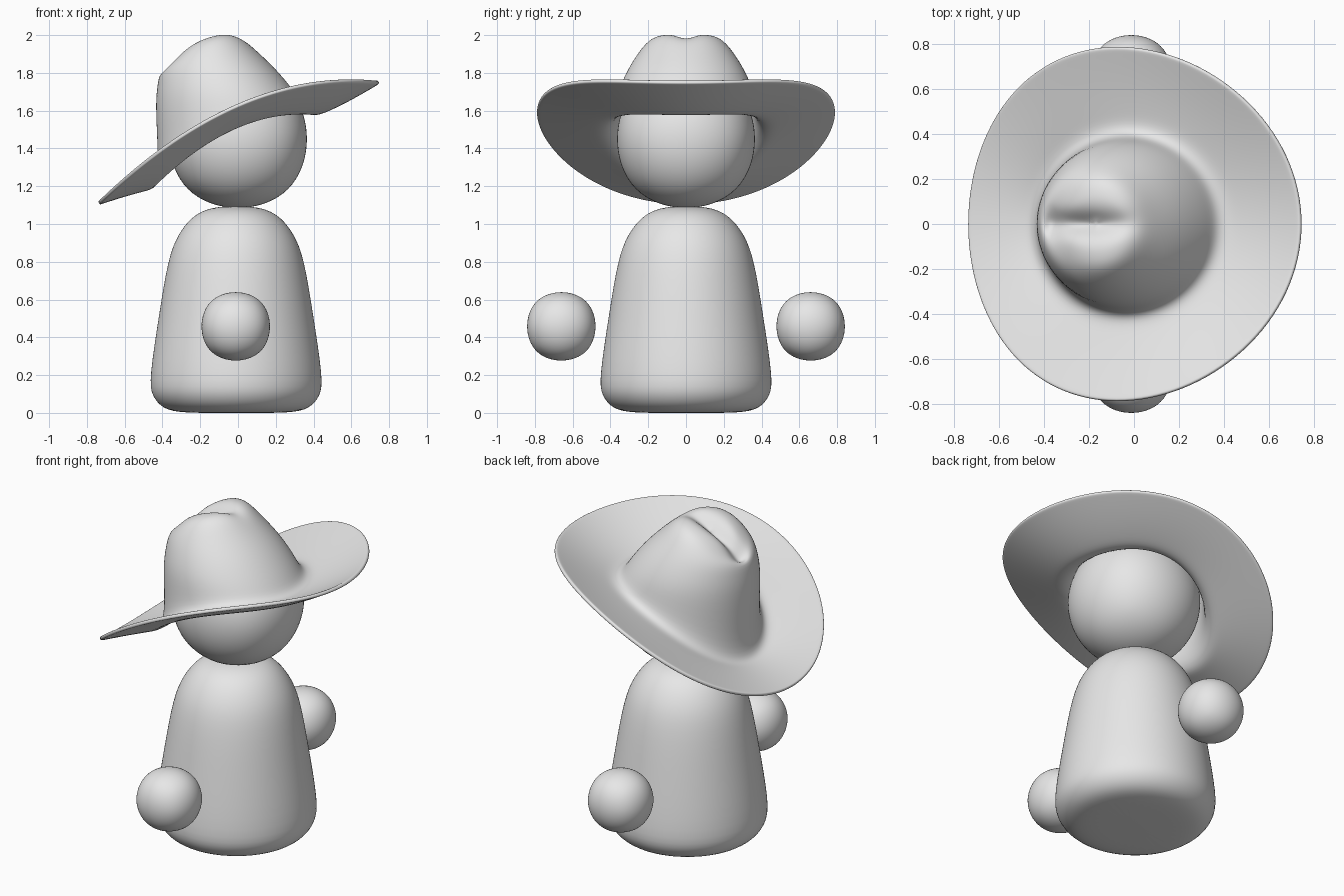
import bpy, bmesh, math
from mathutils import Vector

cube = bpy.data.objects.get("Cube")
if cube:
    bpy.data.objects.remove(cube, do_unlink=True)

SEGMENTS = 32
ANGLES = [math.tau * i / SEGMENTS for i in range(SEGMENTS)]

grey = bpy.data.materials.new("plain_grey")
grey.use_nodes = True
grey.diffuse_color = (0.8, 0.8, 0.8, 1)
grey.node_tree.nodes["Principled BSDF"].inputs["Base Color"].default_value = (0.8, 0.8, 0.8, 1)


def finish(name, bm, levels, thickness=0):
    """Turn a bmesh into a smooth, subdivided object."""
    mesh = bpy.data.meshes.new(name)
    bm.to_mesh(mesh)
    bm.free()
    mesh.materials.append(grey)
    mesh.shade_smooth()
    obj = bpy.data.objects.new(name, mesh)
    bpy.context.collection.objects.link(obj)
    if thickness:
        solid = obj.modifiers.new("Thickness", 'SOLIDIFY')
        solid.thickness = thickness
        solid.offset = -1
    sub = obj.modifiers.new("Smooth", 'SUBSURF')
    sub.levels = sub.render_levels = levels
    return obj


def loft(rings, start=None, end=None):
    """Skin closed rings, with an optional pole at either end."""
    bm = bmesh.new()
    loops = [[bm.verts.new(p) for p in ring] for ring in rings]
    for low, high in zip(loops, loops[1:]):
        for j in range(SEGMENTS):
            k = (j + 1) % SEGMENTS
            bm.faces.new((low[j], low[k], high[k], high[j]))
    for pole, loop, flip in ((start, loops[0], True), (end, loops[-1], False)):
        if pole is not None:
            tip = bm.verts.new(pole)
            for j in range(SEGMENTS):
                pair = (loop[j], loop[(j + 1) % SEGMENTS])
                bm.faces.new((*(reversed(pair) if flip else pair), tip))
    return bm


def ball(name, centre, radius):
    """Rounded cube, nearly a sphere."""
    bm = bmesh.new()
    bmesh.ops.create_cube(bm, size=2 * radius / 0.84)
    obj = finish(name, bm, 4)
    obj.location = centre


# Body: a bell-shaped lathe
profile = [(0.29, 0), (0.39, 0.02), (0.45, 0.09), (0.463, 0.18), (0.41, 0.52),
           (0.362, 0.82), (0.31, 0.945), (0.24, 1.035), (0.16, 1.08), (0.07, 1.093)]
body_rings = [[Vector((r * math.cos(a) - 0.01, r * math.sin(a), z)) for a in ANGLES]
              for r, z in profile]
finish("body", loft(body_rings, Vector((-0.01, 0, 0)), Vector((-0.01, 0, 1.094))), 2)

# Head and hands
ball("head", (0, 0, 1.45), 0.365)
for side, sign in (("right", -1), ("left", 1)):
    ball(side + "_hand", (-0.012, sign * 0.66, 0.458), 0.181)


# Hat: ring heights follow a + b*x + c*x^2, so each ring is tilted and bowed
def hat_ring(cx, rx, ry, a, b, c, dent=0, sweep=0):
    ring = []
    for t in ANGLES:
        x = cx + rx * math.cos(t) - sweep * math.sin(t) ** 2
        y = ry * math.sin(t)
        ring.append(Vector((x, y, a + b * x + c * x * x - dent * crease(x, y))))
    return ring


def crease(x, y):
    """Pinch along the top of the crown, fading toward the high end."""
    return math.exp(-(y / 0.05) ** 2) * min(1, max(0, (0.06 - x) / 0.25))


edge = hat_ring(0, 0.745, 0.79, 1.643, 0.432, -0.365, sweep=0.08)
base = hat_ring(-0.02, 0.4, 0.4, 1.52, 0.44, -0.72)
hat_rings = []
for t in (1, 0.96, 0.75, 0.5, 0.25, 0.08):
    hat_rings.append([Vector((*i.lerp(o, t).xy, i.z + (o.z - i.z) * t ** 1.25))
                      for i, o in zip(base, edge)])

DENT = 0.07
hat_rings += [
    hat_ring(-0.03, 0.39, 0.385, 1.555, 0.36, -0.6),
    hat_ring(-0.06, 0.38, 0.37, 1.68, 0.05, -0.2),
    hat_ring(-0.105, 0.325, 0.325, 1.8, 0.07, -0.25),
    hat_ring(-0.155, 0.26, 0.27, 1.905, 0.1, -0.3),
    hat_ring(-0.17, 0.205, 0.205, 1.985, -0.112, -1.4, DENT),
    hat_ring(-0.17, 0.155, 0.145, 2.003, -0.112, -1.4, DENT),
    hat_ring(-0.17, 0.12, 0.1, 2.006, -0.112, -1.4, DENT),
    hat_ring(-0.17, 0.08, 0.06, 2.004, -0.112, -1.4, DENT),
    hat_ring(-0.17, 0.04, 0.03, 2.002, -0.112, -1.4, DENT),
]
crown_tip = sum(hat_rings[-1], Vector()) / SEGMENTS
crown_tip.z -= 0.01
finish("hat", loft(hat_rings, end=crown_tip), 2, 0.022)
